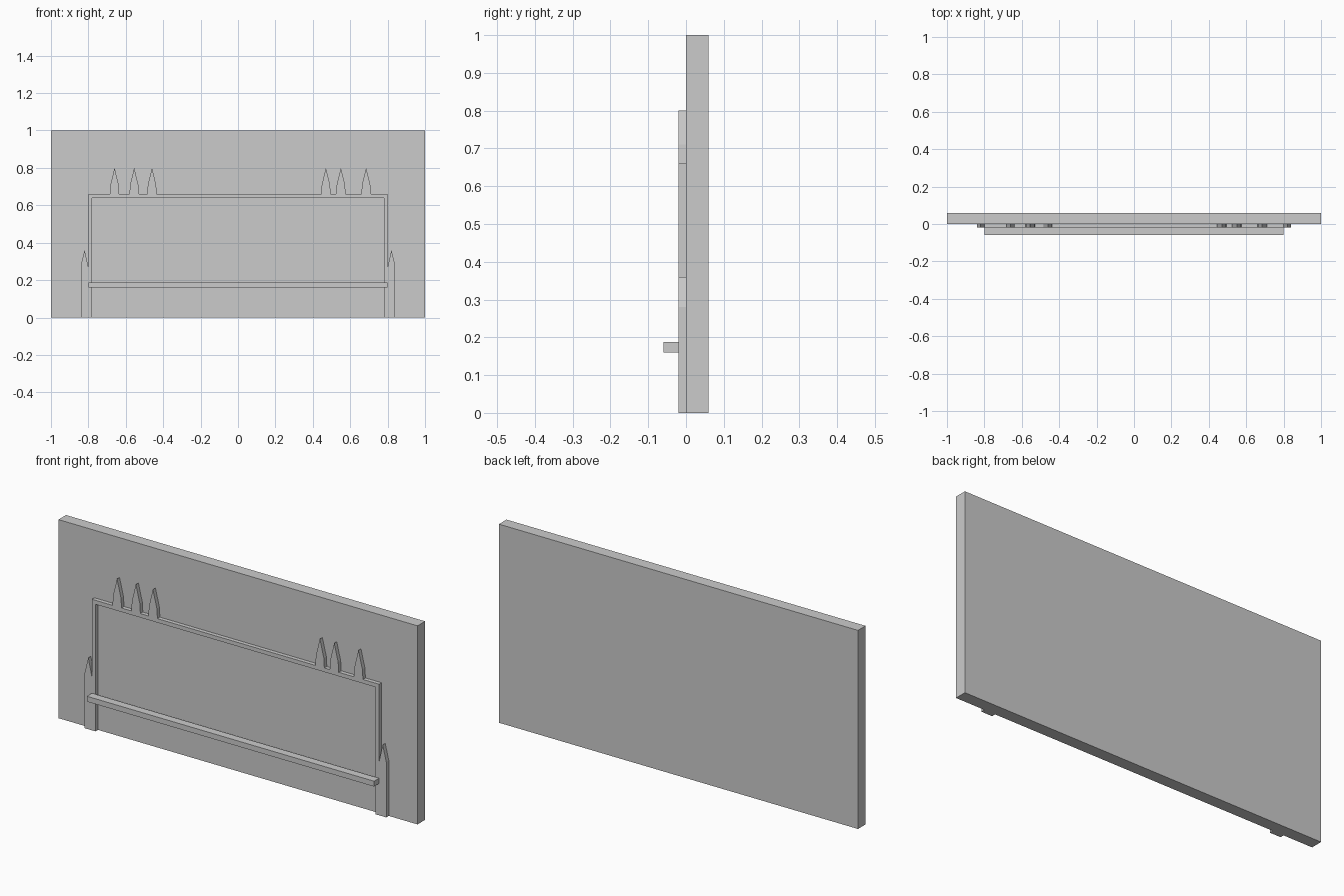
import bpy
import bmesh

cube = bpy.data.objects.get("Cube")
if cube:
    bpy.data.objects.remove(cube, do_unlink=True)

# Single flat colour
grey = bpy.data.materials.new("plain_grey")
shade = (0.6, 0.6, 0.6, 1)
grey.diffuse_color = shade
grey.use_nodes = True
grey.node_tree.nodes["Principled BSDF"].inputs["Base Color"].default_value = shade


def extruded(name, outline, front, back):
    """Extrude an (x, z) outline along y from front to back."""
    bm = bmesh.new()
    face = bm.faces.new([bm.verts.new((x, front, z)) for x, z in outline])
    result = bmesh.ops.extrude_face_region(bm, geom=[face])
    moved = [v for v in result["geom"] if isinstance(v, bmesh.types.BMVert)]
    bmesh.ops.translate(bm, verts=moved, vec=(0, back - front, 0))
    bmesh.ops.recalc_face_normals(bm, faces=bm.faces)
    mesh = bpy.data.meshes.new(name)
    bm.to_mesh(mesh)
    bm.free()
    mesh.materials.append(grey)
    obj = bpy.data.objects.new(name, mesh)
    bpy.context.collection.objects.link(obj)
    return obj


def rectangle(x, low, high):
    return [(-x, low), (x, low), (x, high), (-x, high)]


def spire(x):
    """Pointed finial standing on the frame's top edge."""
    return [(x - 0.025, TOP), (x - 0.022, 0.71), (x, 0.8),
            (x + 0.022, 0.71), (x + 0.025, TOP)]


OUTER, INNER, TOP = 0.8, 0.78, 0.66

# Backing wall
extruded("wall_panel", rectangle(1, 0, 1), 0, 0.06)

# Thin raised frame: side posts with pointed tops, header with spires
post = [(INNER, 0), (0.84, 0), (0.84, 0.28), (0.82, 0.36),
        (OUTER, 0.27), (OUTER, TOP)]
outline = [(-x, z) for x, z in post]
for x in (-0.66, -0.555, -0.46, 0.47, 0.55, 0.685):
    outline += spire(x)
outline += post[::-1]
outline += [(INNER, TOP - 0.02), (-INNER, TOP - 0.02)]
extruded("spired_frame", outline, -0.02, 0)

# Shelf across the posts
extruded("shelf", rectangle(OUTER, 0.16, 0.187), -0.06, -0.02)
